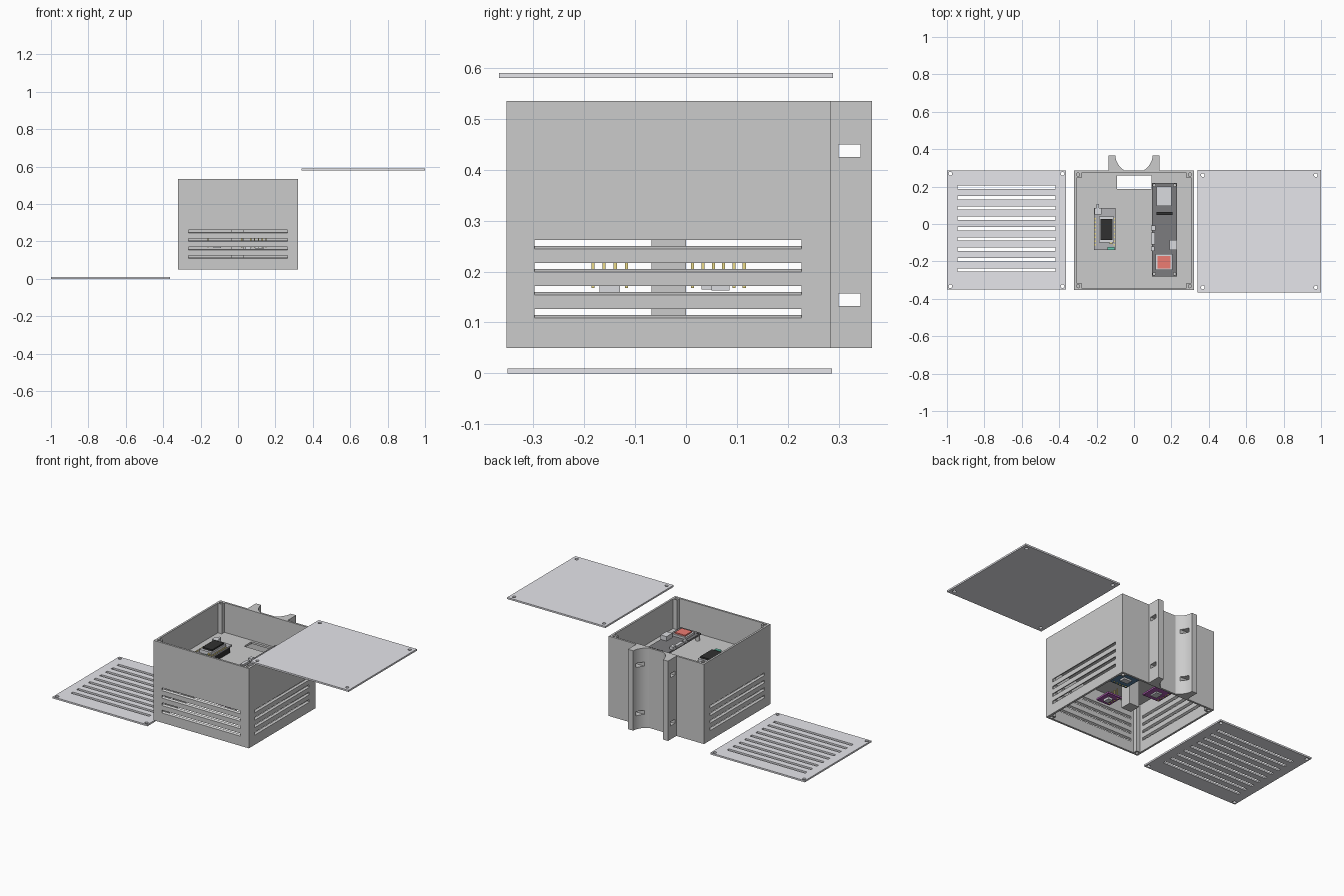
import bpy, bmesh, math
from mathutils import Vector, Matrix

if "Cube" in bpy.data.objects:
    bpy.data.objects.remove(bpy.data.objects["Cube"])

SHELL, LID = (0.66, 0.66, 0.66), (0.79, 0.79, 0.83)
DARK, BLACK, LIGHT, GOLD = (0.2, 0.2, 0.21), (0.03, 0.03, 0.03), (0.7, 0.71, 0.74), (0.85, 0.72, 0.25)
mats = {}


def material(color):
    if color not in mats:
        mats[color] = bpy.data.materials.new("paint_%d" % len(mats))
        mats[color].diffuse_color = (*color, 1)
    return mats[color]


def add_box(bm, x0, x1, y0, y1, z0, z1):
    m = Matrix.LocRotScale(Vector(((x0 + x1) / 2, (y0 + y1) / 2, (z0 + z1) / 2)), None,
                           Vector((x1 - x0, y1 - y0, z1 - z0)))
    return bmesh.ops.create_cube(bm, size=1, matrix=m)["verts"]


def add_cyl(bm, x, y, z0, z1, r, seg=20):
    bmesh.ops.create_cone(bm, cap_ends=True, segments=seg, radius1=r, radius2=r, depth=z1 - z0,
                          matrix=Matrix.Translation((x, y, (z0 + z1) / 2)))


def make(name, bm, color=None):
    me = bpy.data.meshes.new(name)
    bmesh.ops.recalc_face_normals(bm, faces=bm.faces)
    bm.to_mesh(me)
    bm.free()
    ob = bpy.data.objects.new(name, me)
    bpy.context.collection.objects.link(ob)
    if color:
        me.materials.append(material(color))
    return ob


def boxes(name, dims, color=None):
    bm = bmesh.new()
    for d in dims:
        add_box(bm, *d)
    return make(name, bm, color)


def cut(ob, bm):
    """Subtract the solids in bm from ob and discard the cutter."""
    cutter = make("cutter", bm)
    cutter.hide_render = True
    mod = ob.modifiers.new("cut", "BOOLEAN")
    mod.operation, mod.solver, mod.object = "DIFFERENCE", "EXACT", cutter
    dg = bpy.context.evaluated_depsgraph_get()
    me = bpy.data.meshes.new_from_object(ob.evaluated_get(dg))
    ob.modifiers.clear()
    ob.data = me
    bpy.data.objects.remove(cutter)


# Enclosure: walls, mid shelf, open top and bottom
X, Y0, Y1, Z0, Z1, T = 0.32, -0.353, 0.285, 0.05, 0.535, 0.012
S0, S1 = 0.343, 0.355
box = boxes("enclosure", [(-X, X, Y0, Y1, Z0, Z1)], SHELL)
bm = bmesh.new()
add_box(bm, -X + T, X - T, Y0 + T, Y1 - T, S1, Z1 + 0.1)
add_box(bm, -X + T, X - T, Y0 + T, Y1 - T, Z0 - 0.1, S0)
cut(box, bm)

# Louvre slots rising inward on front and sides, and the cable opening in the shelf
bm = bmesh.new()
rise = 0.006
for i in range(4):
    z = 0.109 + 0.0452 * i
    for v in add_box(bm, -0.265, 0.265, Y0 - T, Y0 + 2 * T, z, z + 0.017):
        v.co.z += rise * (v.co.y - Y0) / T
    for s in (-1, 1):
        a, b = sorted((s * (X - 2 * T), s * (X + T)))
        for v in add_box(bm, a, b, -0.298, 0.227, z, z + 0.017):
            v.co.z += rise * (X - abs(v.co.x)) / T
add_box(bm, -0.09, 0.093, 0.187, 0.258, S0 - 0.05, S1 + 0.05)
cut(box, bm)

# Screw posts in the four corners
e = 0.034
bm, holes = bmesh.new(), bmesh.new()
for sx in (-1, 1):
    for y in (Y0 + e / 2 + 0.004, Y1 - e / 2 - 0.004):
        x = sx * (X - e / 2 - 0.004)
        for z0, z1 in ((S1, Z1), (Z0, S0)):
            add_box(bm, x - e / 2, x + e / 2, y - e / 2, y + e / 2, z0, z1)
        add_cyl(holes, x, y, Z1 - 0.07, Z1 + 0.02, 0.009)
        add_cyl(holes, x, y, Z0 - 0.02, Z0 + 0.07, 0.009)
posts = make("corner_posts", bm, SHELL)
cut(posts, holes)

# Pole bracket: two horns with a round cradle and strap holes
for s, side in ((1, "right"), (-1, "left")):
    profile = [(0.135, 0.284), (0.135, 0.365)]
    for i in range(13):
        a = math.radians(-4 - i * (56 / 12))
        profile.append((0.1 * math.cos(a), 0.372 + 0.1 * math.sin(a)))
    profile.append((0.05, 0.284))
    bm = bmesh.new()
    f = bm.faces.new([bm.verts.new((s * x, y, Z0)) for x, y in profile])
    up = bmesh.ops.extrude_face_region(bm, geom=[f])["geom"]
    bmesh.ops.translate(bm, vec=(0, 0, Z1 - Z0), verts=[g for g in up if isinstance(g, bmesh.types.BMVert)])
    horn = make("bracket_horn_" + side, bm, SHELL)
    bm = bmesh.new()
    for z in (0.132, 0.425):
        add_box(bm, -0.2, 0.2, 0.3, 0.343, z, z + 0.025)
    cut(horn, bm)


# Cover plates with corner screw holes
def plate(name, x0, x1, y0, y1, z0, z1, inset, slots):
    ob = boxes(name, [(x0, x1, y0, y1, z0, z1)], LID)
    bm = bmesh.new()
    for x in (x0 + inset, x1 - inset):
        for y in (y0 + inset, y1 - inset):
            add_cyl(bm, x, y, z0 - 0.02, z1 + 0.02, 0.01)
    for i in range(slots):
        y = -0.246 + 0.0552 * i
        add_box(bm, x0 + 0.055, x1 - 0.055, y - 0.009, y + 0.009, z0 - 0.02, z1 + 0.02)
    cut(ob, bm)


plate("top_lid", 0.34, 1.0, -0.367, 0.289, 0.58, 0.59, 0.028, 0)
plate("vented_bottom_cover", -1.0, -0.364, -0.351, 0.287, 0.0, 0.01, 0.018, 9)

# Support column hanging below the shelf
boxes("support_column", [(-0.035, 0.03, -0.068, 0, 0.09, S0)], (0.75, 0.75, 0.75))

# Large computer board
board = boxes("main_board", [(0.095, 0.23, -0.28, 0.22, 0.388, 0.398)], DARK)
bm, stand = bmesh.new(), bmesh.new()
for x in (0.108, 0.217):
    for y in (-0.267, 0.207):
        add_cyl(bm, x, y, 0.37, 0.42, 0.007)
        add_cyl(stand, x, y, S1, 0.388, 0.012)
cut(board, bm)
make("main_board_standoffs", stand, SHELL)
boxes("main_board_ports", [(0.12, 0.2, 0.095, 0.2, 0.398, 0.412),
                           (0.19, 0.23, -0.14, -0.085, 0.398, 0.425),
                           (0.115, 0.205, -0.247, -0.16, 0.398, 0.41),
                           (0.092, 0.115, -0.035, -0.008, 0.398, 0.416),
                           (0.092, 0.112, -0.11, -0.045, 0.398, 0.41),
                           (0.092, 0.11, -0.145, -0.12, 0.398, 0.41)], LIGHT)
boxes("main_board_processor", [(0.125, 0.195, -0.237, -0.17, 0.41, 0.418)], (0.85, 0.2, 0.17))
boxes("main_board_chip", [(0.12, 0.205, 0.047, 0.065, 0.398, 0.408)], BLACK)

# Radio board with display
boxes("radio_board", [(-0.215, -0.1, -0.14, 0.085, 0.39, 0.4)], (0.45, 0.45, 0.47))
boxes("radio_board_supports", [(-0.21, -0.2, -0.13, 0.075, S1, 0.39),
                               (-0.115, -0.105, -0.13, 0.075, S1, 0.39)], BLACK)
boxes("radio_display_frame", [(-0.188, -0.108, -0.1, 0.04, 0.4, 0.42)], LIGHT)
boxes("radio_display", [(-0.18, -0.115, -0.085, 0.028, 0.42, 0.43)], BLACK)
boxes("radio_antenna_socket", [(-0.211, -0.175, 0.05, 0.086, 0.4, 0.418),
                               (-0.2, -0.187, 0.086, 0.106, 0.403, 0.414)], LIGHT)
boxes("radio_button", [(-0.13, -0.115, -0.108, -0.092, 0.4, 0.412)], GOLD)
boxes("radio_terminal", [(-0.142, -0.105, -0.14, -0.122, 0.4, 0.412)], (0.15, 0.6, 0.45))
boxes("radio_pins", [(x, x + 0.008, y, y + 0.008, 0.4, 0.406)
                     for x in (-0.211, -0.109) for y in [-0.115 + 0.02 * i for i in range(8)]], GOLD)


# Sensor boards below the shelf: board, pin row pointing up, component underneath
def sensor(name, x0, x1, y0, y1, color, pins, part):
    ob = boxes(name + "_board", [(x0, x1, y0, y1, 0.173, 0.183)], color)
    bm = bmesh.new()
    for x in (x0 + 0.013, x1 - 0.013):
        for y in (y0 + 0.013, y1 - 0.013):
            add_cyl(bm, x, y, 0.16, 0.2, 0.006, 12)
    cut(ob, bm)
    boxes(name + "_pins", [(x - 0.003, x + 0.003, y - 0.003, y + 0.003, 0.168, 0.235) for x, y in pins], GOLD)
    boxes(name + "_component", [part], LIGHT)


PURPLE = (0.4, 0.1, 0.42)
sensor("air_sensor", 0.055, 0.175, 0.0, 0.122, (0.1, 0.22, 0.36),
       [(0.068 + 0.0205 * i, 0.013) for i in range(5)], (0.09, 0.14, 0.05, 0.085, 0.163, 0.173))
sensor("gas_sensor", -0.172, -0.06, 0.0, 0.125, PURPLE,
       [(-0.16, 0.013 + 0.0203 * i) for i in range(6)], (-0.13, -0.09, 0.03, 0.08, 0.165, 0.173))
sensor("light_sensor", 0.005, 0.095, -0.2, -0.1, PURPLE,
       [(0.02, -0.183 + 0.022 * i) for i in range(4)], (0.04, 0.07, -0.17, -0.13, 0.16, 0.173))

# Smooth only the curved parts
for ob in bpy.context.collection.objects:
    ob.select_set("horn" in ob.name or "posts" in ob.name)
    if ob.select_get():
        bpy.context.view_layer.objects.active = ob
bpy.ops.object.shade_smooth_by_angle(angle=math.radians(30))

for m in bpy.data.materials:
    if m.users and not m.is_grease_pencil:
        m.use_nodes = True
        m.node_tree.nodes["Principled BSDF"].inputs["Base Color"].default_value = m.diffuse_color
